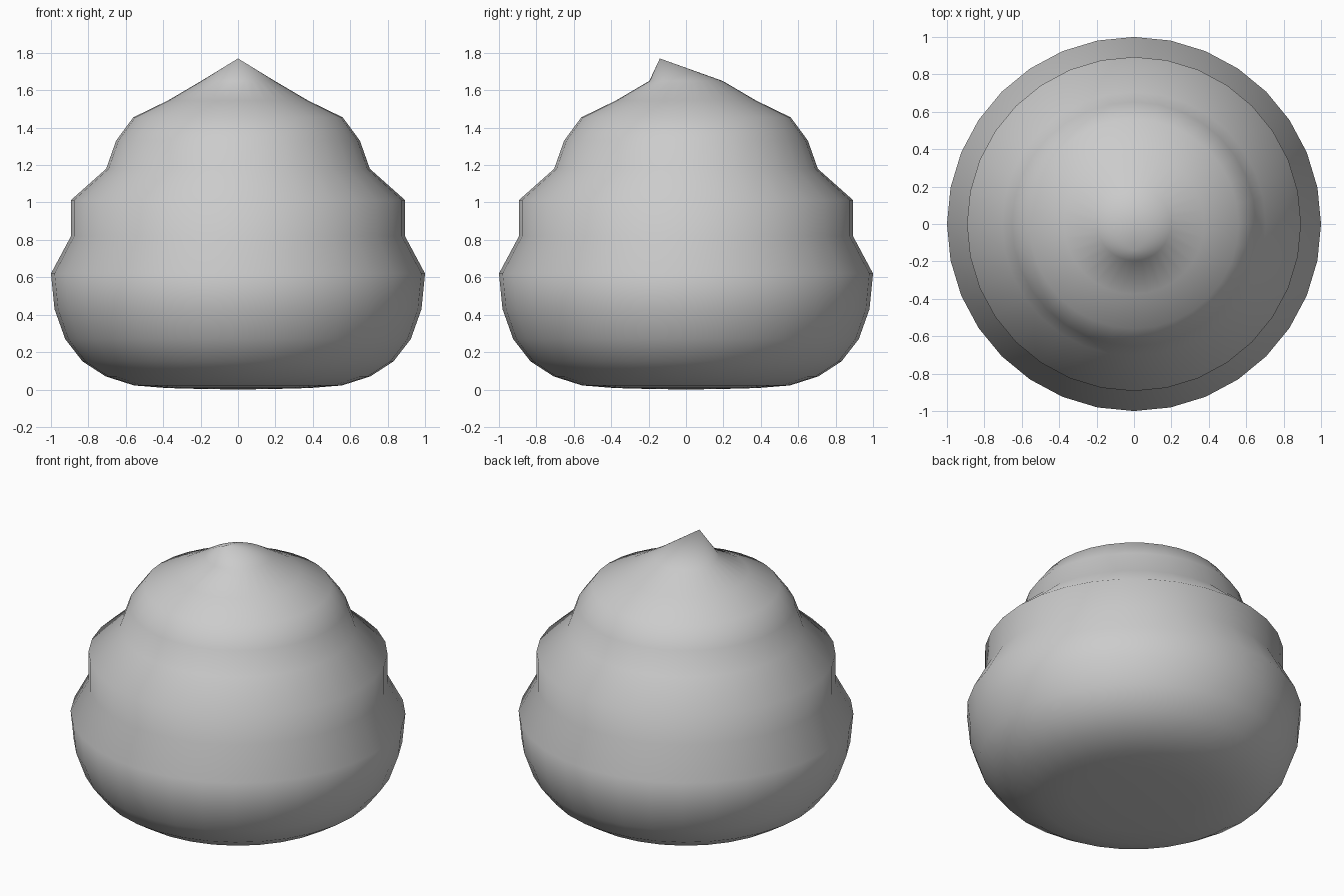
import bpy, bmesh, math

if "Cube" in bpy.data.objects:
    bpy.data.objects.remove(bpy.data.objects["Cube"])

SEGMENTS = 32

# (radius, height) of each ring, from the flat base to below the tip
PROFILE = [(0.195, 0.003), (0.383, 0.008), (0.556, 0.022), (0.707, 0.07),
           (0.831, 0.15), (0.924, 0.27), (0.981, 0.43), (1.0, 0.62),
           (0.893, 0.82), (0.893, 1.013), (0.705, 1.18), (0.652, 1.33),
           (0.56, 1.455), (0.375, 1.545), (0.196, 1.65)]
BASE = (0, 0, 0)
TIP = (0, -0.14, 1.77)

bm = bmesh.new()

# Stacked rings
rings = []
for r, z in PROFILE:
    angles = [2 * math.pi * i / SEGMENTS for i in range(SEGMENTS)]
    rings.append([bm.verts.new((r * math.cos(a), r * math.sin(a), z)) for a in angles])

base, tip = bm.verts.new(BASE), bm.verts.new(TIP)
for i in range(SEGMENTS):
    j = (i + 1) % SEGMENTS
    # Side bands
    for low, high in zip(rings, rings[1:]):
        bm.faces.new((low[i], low[j], high[j], high[i]))
    # Base cap and forward-leaning tip
    bm.faces.new((base, rings[0][j], rings[0][i]))
    bm.faces.new((rings[-1][i], rings[-1][j], tip))

for f in bm.faces:
    f.smooth = True

mesh = bpy.data.meshes.new("swirl_mound")
bm.to_mesh(mesh)
bm.free()
mound = bpy.data.objects.new("swirl_mound", mesh)
bpy.context.collection.objects.link(mound)
